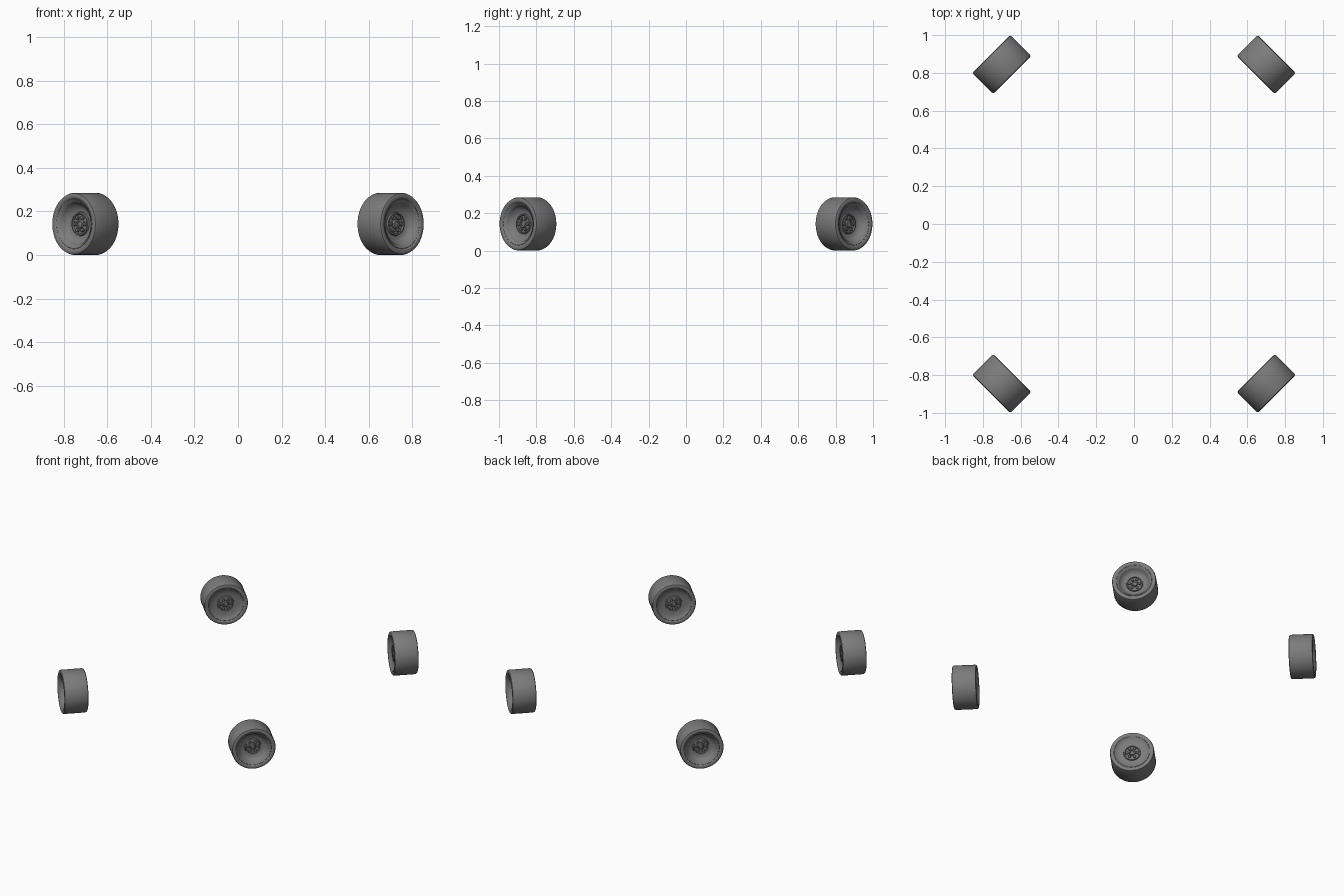
import bpy, bmesh, math
from mathutils import Vector, Matrix

if "Cube" in bpy.data.objects:
    bpy.data.objects.remove(bpy.data.objects["Cube"])

R, W = 0.1425, 0.078          # wheel radius and half width


def material(name, c):
    m = bpy.data.materials.new(name)
    m.diffuse_color = (c, c, c, 1)
    m.use_nodes = True
    m.node_tree.nodes["Principled BSDF"].inputs["Base Color"].default_value = m.diffuse_color
    return m


GREY = material("dark_grey", 0.2)


def lathe(bm, profile, steps, at=(0, 0)):
    """Spin (radius, height) points about a line parallel to local z."""
    rings = []
    for r, z in profile:
        if r == 0:
            rings.append([bm.verts.new((at[0], at[1], z))])
        else:
            rings.append([bm.verts.new((at[0] + r * math.cos(2 * math.pi * i / steps),
                                        at[1] + r * math.sin(2 * math.pi * i / steps), z))
                          for i in range(steps)])
    for a, b in zip(rings, rings[1:]):
        for i in range(steps):
            j = (i + 1) % steps
            if len(a) == 1:
                bm.faces.new((a[0], b[i], b[j]))
            elif len(b) == 1:
                bm.faces.new((a[i], b[0], a[j]))
            else:
                bm.faces.new((a[i], b[i], b[j], a[j]))


def make_mesh(name, bm):
    bmesh.ops.recalc_face_normals(bm, faces=bm.faces)
    me = bpy.data.meshes.new(name)
    bm.to_mesh(me)
    bm.free()
    me.materials.append(GREY)
    return me


# Tyre: tread and both sidewalls
bm = bmesh.new()
lathe(bm, [(0.112, W - 0.006), (0.117, W - 0.004), (0.120, W - 0.001), (0.124, W),
           (0.134, W), (R - 0.003, W - 0.003), (R, W - 0.010),
           (R, -W + 0.010), (R - 0.003, -W + 0.003), (0.134, -W), (0.124, -W),
           (0.120, -W + 0.001), (0.117, -W + 0.004), (0.112, -W + 0.006),
           (0.112, W - 0.006)], 64)
tyre = make_mesh("tyre", bm)

# Rim: deep dish outside, shallow dish inside
bm = bmesh.new()
lathe(bm, [(0, 0.030), (0.056, 0.030), (0.066, 0.031), (0.078, 0.036), (0.089, 0.045),
           (0.096, 0.057), (0.101, 0.066), (0.108, 0.070), (0.113, 0.074), (0.116, 0.072),
           (0.116, -0.072), (0.113, -0.074), (0.108, -0.071), (0.100, -0.065),
           (0.085, -0.060), (0.060, -0.057), (0, -0.057)], 64)
rim = make_mesh("rim", bm)

# Hub on each face: raised ring, centre cap and six bolts
bm = bmesh.new()
for s, z in ((1, 0.030), (-1, -0.057)):
    lathe(bm, [(0.056, z - s * 0.003), (0.053, z + s * 0.008), (0.047, z + s * 0.009),
               (0.044, z + s * 0.002), (0.022, z + s * 0.002), (0.019, z + s * 0.012),
               (0.012, z + s * 0.013), (0.010, z + s * 0.009), (0, z + s * 0.009)], 32)
    for k in range(6):
        a = math.radians(60 * k + 30)
        lathe(bm, [(0.0095, z), (0.0095, z + s * 0.009), (0.007, z + s * 0.011),
                   (0, z + s * 0.011)], 12, (0.033 * math.cos(a), 0.033 * math.sin(a)))
hub = make_mesh("hub", bm)

# Four wheels, each facing diagonally outward
bpy.ops.object.select_all(action='DESELECT')
for sx, side in ((-1, "left"), (1, "right")):
    for sy, end in ((-1, "front"), (1, "back")):
        axis = Vector((sx, sy, 0)).normalized()
        up = Vector((0, 0, 1))
        rot = Matrix((up, axis.cross(up), axis)).transposed().to_4x4()
        place = Matrix.Translation((sx * 0.70, sy * 0.845, R)) @ rot
        for me in (tyre, rim, hub):
            ob = bpy.data.objects.new(f"{end}_{side}_{me.name}", me.copy())
            bpy.context.collection.objects.link(ob)
            ob.matrix_world = place
            ob.select_set(True)
            bpy.context.view_layer.objects.active = ob
bpy.ops.object.shade_smooth_by_angle(angle=math.radians(35))
